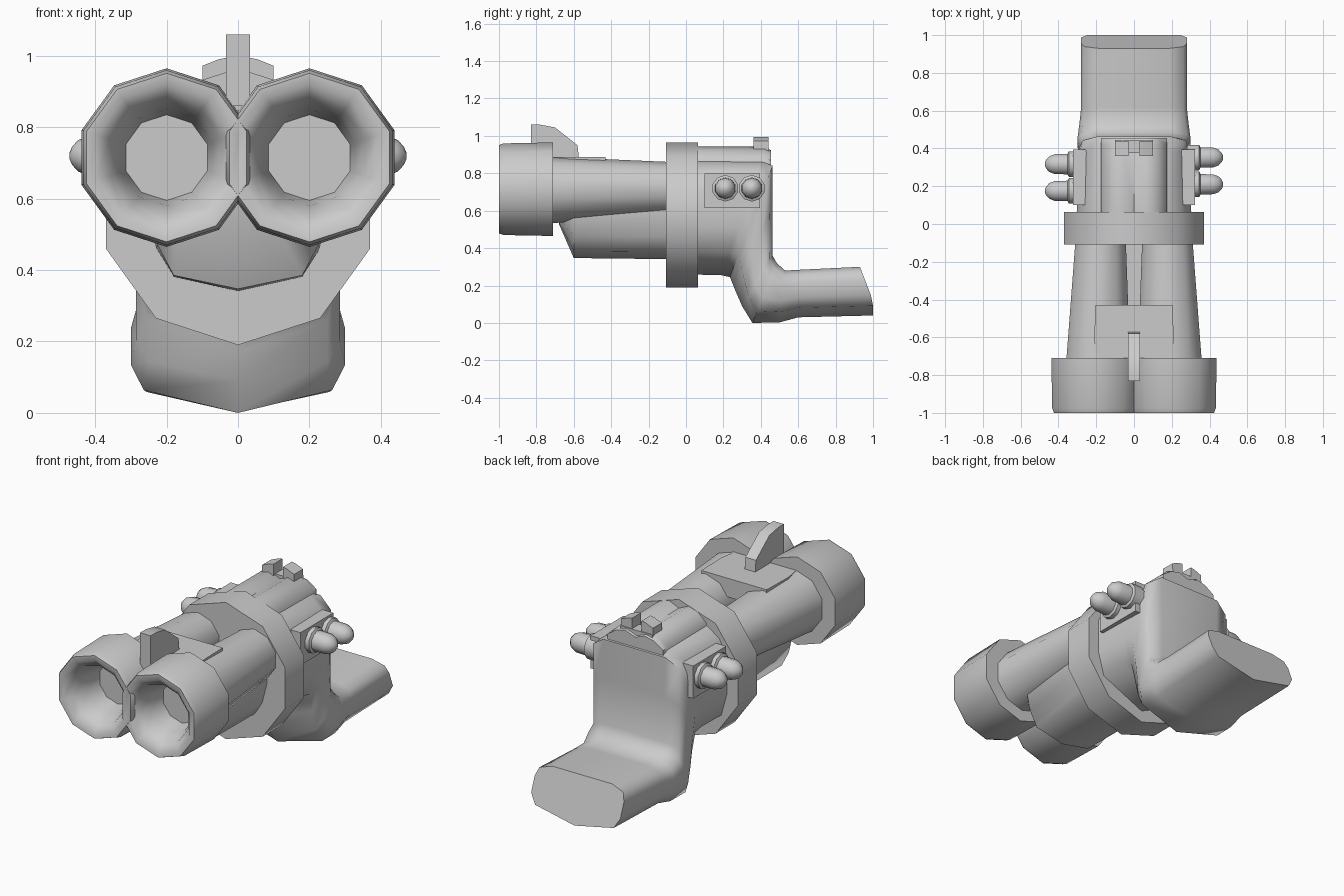
import bpy, bmesh
from math import sin, cos, pi, radians

if "Cube" in bpy.data.objects:
    bpy.data.objects.remove(bpy.data.objects["Cube"])


def finish(name, bm, angle=50):
    bmesh.ops.remove_doubles(bm, verts=bm.verts, dist=1e-5)
    bmesh.ops.recalc_face_normals(bm, faces=bm.faces)
    me = bpy.data.meshes.new(name)
    bm.to_mesh(me)
    bm.free()
    ob = bpy.data.objects.new(name, me)
    bpy.context.collection.objects.link(ob)
    bpy.ops.object.select_all(action='DESELECT')
    ob.select_set(True)
    bpy.context.view_layer.objects.active = ob
    bpy.ops.object.shade_smooth_by_angle(angle=radians(angle))
    return ob


def loft(name, rings, angle=50):
    """Skin a list of closed rings and cap both ends."""
    bm = bmesh.new()
    vs = [[bm.verts.new(p) for p in r] for r in rings]
    n = len(rings[0])
    for a, b in zip(vs, vs[1:]):
        for i in range(n):
            j = (i + 1) % n
            bm.faces.new((a[i], a[j], b[j], b[i]))
    bm.faces.new(vs[0])
    bm.faces.new(vs[-1])
    return finish(name, bm, angle)


def circle_y(x, y, z, r, n=10):
    return [(x + r * sin(2 * pi * i / n), y, z + r * cos(2 * pi * i / n)) for i in range(n)]


def circle_x(x, y, z, r, n=10):
    return [(x, y + r * sin(2 * pi * i / n), z + r * cos(2 * pi * i / n)) for i in range(n)]


def mirrored(half):
    """Complete an (x, z) half outline across x = 0."""
    return half + [(-x, z) for x, z in reversed(half) if x > 0]


def along_y(half, y0, y1):
    pts = mirrored(half)
    return [[(x, y, z) for x, z in pts] for y in (y0, y1)]


def box(name, x0, x1, y0, y1, z0, z1):
    return loft(name, [[(x, y, z) for x, y in ((x0, y0), (x1, y0), (x1, y1), (x0, y1))]
                       for z in (z0, z1)])


# Barrels and hollow flared muzzles
for s, side in ((-1, 'left'), (1, 'right')):
    loft(side + '_barrel', [circle_y(s * .19, -.76, .71, .18),
                            circle_y(s * .175, 0, .722, .135)])
    profile = [(.12, -.71), (.25, -.71), (.245, -.975), (.236, -1.0), (.205, -.998),
               (.165, -.96), (.135, -.88), (.12, -.79)]
    loft(side + '_muzzle', [circle_y(s * .2, y, .715, r) for r, y in profile])

# Forend under the barrels, sloped at the front
rings = []
for y, half in ((-.68, [(0, .53), (.10, .54), (.17, .56), (.19, .62), (.19, .70)]),
                (-.60, [(0, .347), (.18, .385), (.225, .47), (.25, .58), (.25, .70)]),
                (0, [(0, .34), (.18, .38), (.23, .46), (.26, .58), (.26, .70)])):
    rings.append([(x, y, z) for x, z in mirrored(half)])
loft('forend', rings)

# Sight plate between the barrels and front sight blade
loft('sight_plate', [[(x, y, z) for x, y in ((-.19, -.73), (.19, -.73), (.21, -.62),
                      (.205, -.43), (-.205, -.43), (-.21, -.62))] for z in (.78, .886)])
blade = [(-.83, .86), (-.83, 1.06), (-.78, 1.06), (-.70, 1.045), (-.58, .95), (-.57, .86)]
loft('front_sight', [[(x, y, z) for y, z in blade] for x in (-.033, .033)], 30)

# Collar between barrels and receiver
collar = [(0, .19), (.23, .265), (.37, .46), (.37, .695), (.23, .89), (0, .965)]
loft('collar', along_y(collar, -.108, .064), 60)

# Receiver and bent grip as one loft: spine top point, spine bottom point, half width
SECTION = [(0, .57), (.09, .84), (.26, 1.0), (.58, 1.0), (.80, .88), (1, 0)]
GRIP = [((.0, .865), (.0, .26), .305), ((.40, .865), (.19, .255), .295),
        ((.463, .84), (.235, .245), .29), ((.463, .62), (.265, .17), .285),
        ((.463, .36), (.30, .09), .285), ((.485, .32), (.355, .0), .30),
        ((.53, .28), (.50, .003), .29), ((.62, .285), (.60, .03), .28),
        ((.93, .30), (1.03, .04), .28)]
rings = []
for k, (t, b, w) in enumerate(GRIP):
    ring = []
    for u, f in SECTION:
        f = f if k < 2 or u > .1 else f + .1
        ring.append((w * f, min(1.0, t[0] + (b[0] - t[0]) * u), t[1] + (b[1] - t[1]) * u))
    rings.append(ring + [(-x, y, z) for x, y, z in reversed(ring) if x > 0])
loft('receiver_grip', rings, 55)

# Raised top strap with a shallow sighting groove
strap = [(0, .80), (.175, .80), (.175, .875), (.12, .925), (.06, .943), (0, .915)]
rings = along_y(strap, .05, .42)
rings.append([(x, .455, z - max(0, z - .86) * .25) for x, _, z in rings[-1]])
loft('top_strap', rings)

# Rear sight notch
for s, side in ((-1, 'left'), (1, 'right')):
    post = [(.03, .86), (.03, .995), (.055, .99), (.10, .972), (.10, .86)]
    loft(side + '_rear_sight', [[(s * x, y, z) for x, z in post] for y in (.36, .44)], 30)
box('rear_sight_base', -.10, .10, .375, .445, .86, .935)

# Side plates with spare shells
for s, side, dy in ((1, 'right', 0), (-1, 'left', -.035)):
    box(side + '_shell_plate', s * .24, s * .322, .10, .395, .615, .80)
    for i, y in enumerate((.21 + dy, .352 + dy)):
        shell = [(.28, .071), (.345, .071), (.352, .057), (.42, .055),
                 (.448, .044), (.465, .025), (.472, .008)]
        loft(f'{side}_shell_{i + 1}', [circle_x(s * x, y, .72, r) for x, r in shell])
